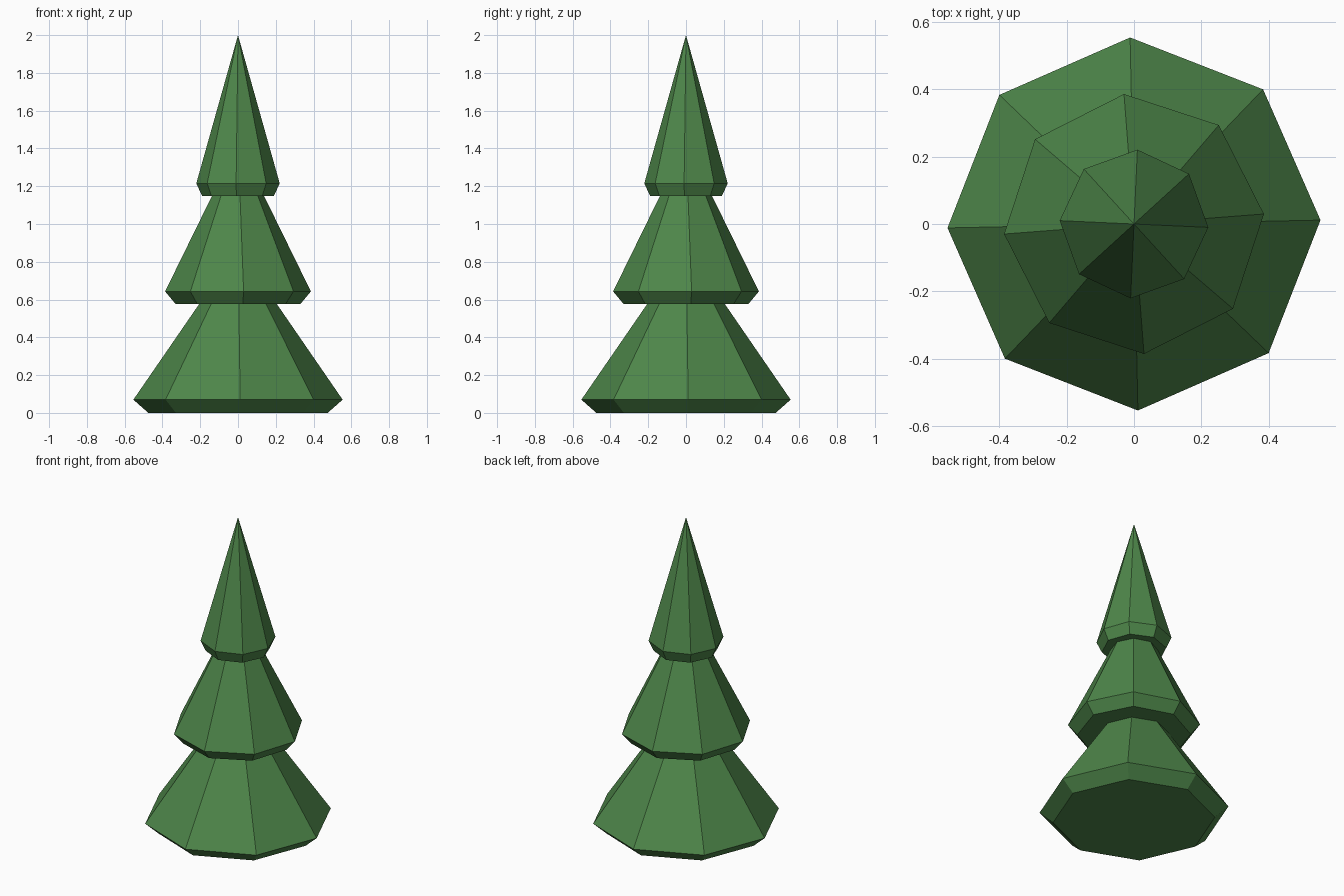
import bpy, bmesh, math

if "Cube" in bpy.data.objects:
    bpy.data.objects.remove(bpy.data.objects["Cube"])

SIDES = 8

green = bpy.data.materials.new("foliage_green")
green.diffuse_color = (0.076, 0.24, 0.068, 1.0)
green.use_nodes = True
green.node_tree.nodes["Principled BSDF"].inputs["Base Color"].default_value = green.diffuse_color


def tier(name, z_base, r_base, z_rim, r_rim, z_tip, turn):
    """Eight-sided cone with a flat underside and a bevelled lower rim."""
    bm = bmesh.new()

    def ring(r, z):
        return [bm.verts.new((r * math.cos(a), r * math.sin(a), z))
                for a in (math.radians(turn) + math.tau * i / SIDES
                          for i in range(SIDES))]

    base, rim = ring(r_base, z_base), ring(r_rim, z_rim)
    tip = bm.verts.new((0, 0, z_tip))
    bm.faces.new(base[::-1])
    for i in range(SIDES):
        j = (i + 1) % SIDES
        bm.faces.new((base[i], base[j], rim[j], rim[i]))
        bm.faces.new((rim[i], rim[j], tip))
    mesh = bpy.data.meshes.new(name)
    bm.to_mesh(mesh)
    bm.free()
    mesh.materials.append(green)
    obj = bpy.data.objects.new(name, mesh)
    bpy.context.collection.objects.link(obj)


# Three stacked tiers of foliage, each turned slightly
tier("lower_branches", 0.0, 0.475, 0.07, 0.554, 0.875, 1.2)
tier("middle_branches", 0.577, 0.332, 0.643, 0.387, 1.43, 4.4)
tier("top_branches", 1.148, 0.19, 1.215, 0.221, 2.0, -2.6)
